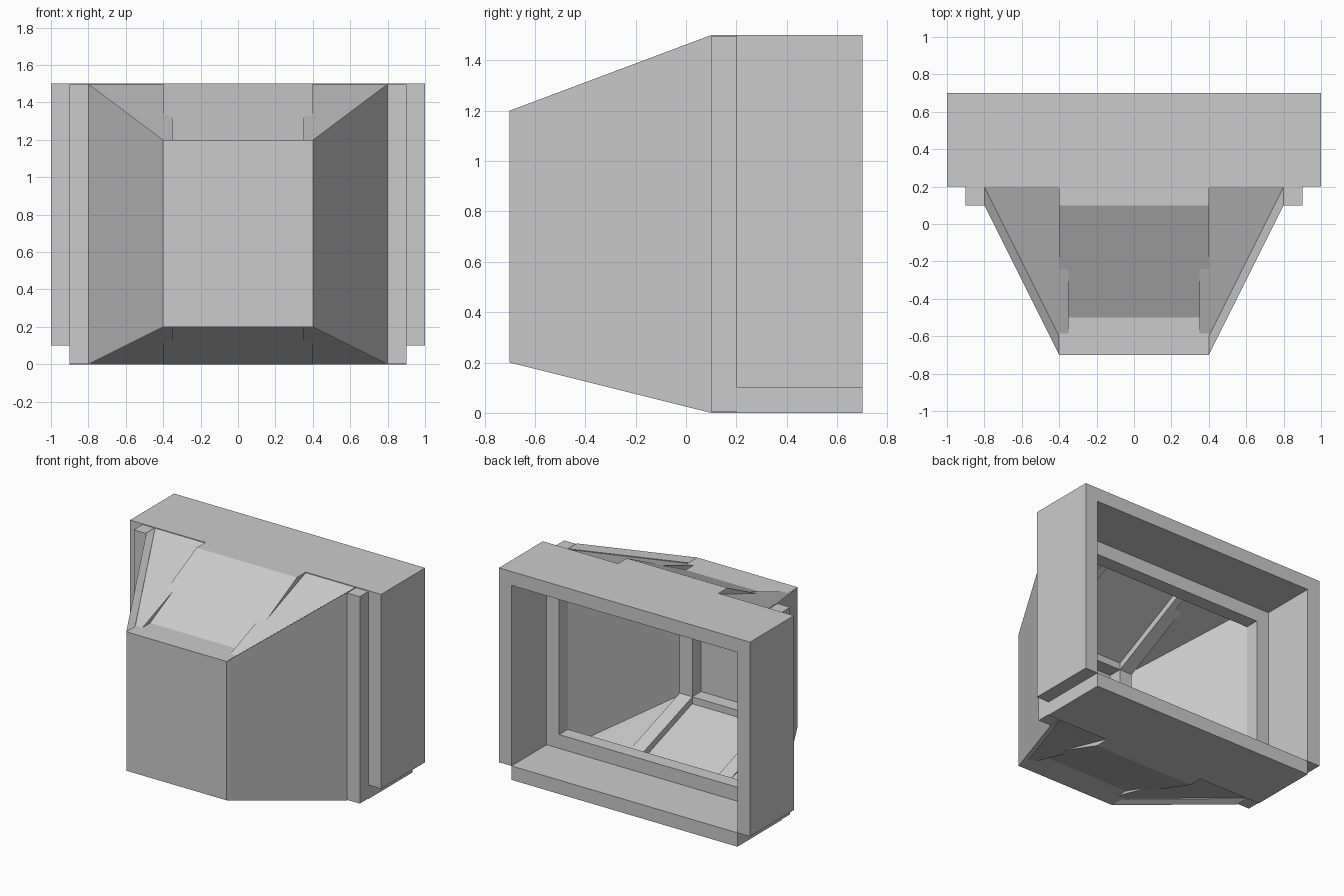
import bpy, bmesh
from mathutils import Vector

if "Cube" in bpy.data.objects:
    bpy.data.objects.remove(bpy.data.objects["Cube"])


def prism(name, loop, shift):
    """Solid made by sweeping a flat outline along a shift vector."""
    bm = bmesh.new()
    face = bm.faces.new([bm.verts.new(p) for p in loop])
    res = bmesh.ops.extrude_face_region(bm, geom=[face], use_keep_orig=True)
    verts = [g for g in res["geom"] if isinstance(g, bmesh.types.BMVert)]
    bmesh.ops.translate(bm, verts=verts, vec=Vector(shift))
    bmesh.ops.recalc_face_normals(bm, faces=bm.faces)
    mesh = bpy.data.meshes.new(name)
    bm.to_mesh(mesh)
    bm.free()
    ob = bpy.data.objects.new(name, mesh)
    bpy.context.collection.objects.link(ob)
    return ob


def box(name, x0, x1, y0, y1, z0, z1):
    return prism(name, [(x0, y0, z0), (x1, y0, z0), (x1, y1, z0), (x0, y1, z0)],
                 (0, 0, z1 - z0))


def mirror(ob):
    """Repeat a right-hand part on the left."""
    ob.modifiers.new("mirror", 'MIRROR').use_mirror_merge = False
    return ob


# Outer bezel: hollow box, bottom bar narrower than the sides
mirror(box("bezel_side", 0.9, 1.0, 0.2, 0.7, 0.1, 1.5))
box("bezel_top", -0.9, 0.9, 0.2, 0.7, 1.4, 1.5)
box("bezel_bottom", -0.9, 0.9, 0.2, 0.7, 0.0, 0.1)

# Inner ring stepped back inside the bezel
mirror(box("ring_post", 0.8, 0.9, 0.1, 0.3, 0.005, 1.495))
box("ring_top", -0.8, 0.8, 0.2, 0.3, 1.3, 1.4)
box("ring_bottom", -0.8, 0.8, 0.2, 0.3, 0.1, 0.2)

# Slanted side walls of the shell
mirror(prism("shell_side", [(0.8, 0.1, 0), (0.8, 0.1, 1.5),
                            (0.4, -0.7, 1.2), (0.4, -0.7, 0.2)], (0, 0.1, 0)))

# Closed narrow end, with its inner rim
box("shell_end", -0.4, 0.4, -0.7, -0.6, 0.2, 1.2)
box("end_rim_top", -0.4, 0.4, -0.6, -0.5, 1.1, 1.2)
box("end_rim_bottom", -0.4, 0.4, -0.6, -0.5, 0.2, 0.3)
mirror(box("end_rim_post", 0.3, 0.4, -0.6, -0.5, 0.3, 1.1))

# Sloped roof and floor: the middle is steeper than the corner panels
for label, inner, outer, s in (("roof", 1.2, 1.5, -1), ("floor", 0.2, 0.0, 1)):
    box(label + "_bar", -0.4, 0.4, 0.1, 0.2, *sorted((outer, outer + 0.1 * s)))

    def slope(x, t):
        return [(x, -0.5, inner), (x, 0.1, outer),
                (x, 0.1, outer + t * s), (x, -0.5, inner + t * s)]
    prism(label + "_middle", slope(-0.4, 0.05), (0.8, 0, 0))
    mirror(prism(label + "_beam", slope(0.3, 0.1), (0.1, 0, 0)))
    a, b = inner + 0.005 * s, outer + 0.005 * s
    mirror(prism(label + "_corner", [(0.35, -0.6, a), (0.4, -0.6, a),
                                     (0.8, 0.2, b), (0.35, 0.2, b)],
                 (0, 0, 0.07 * s)))
